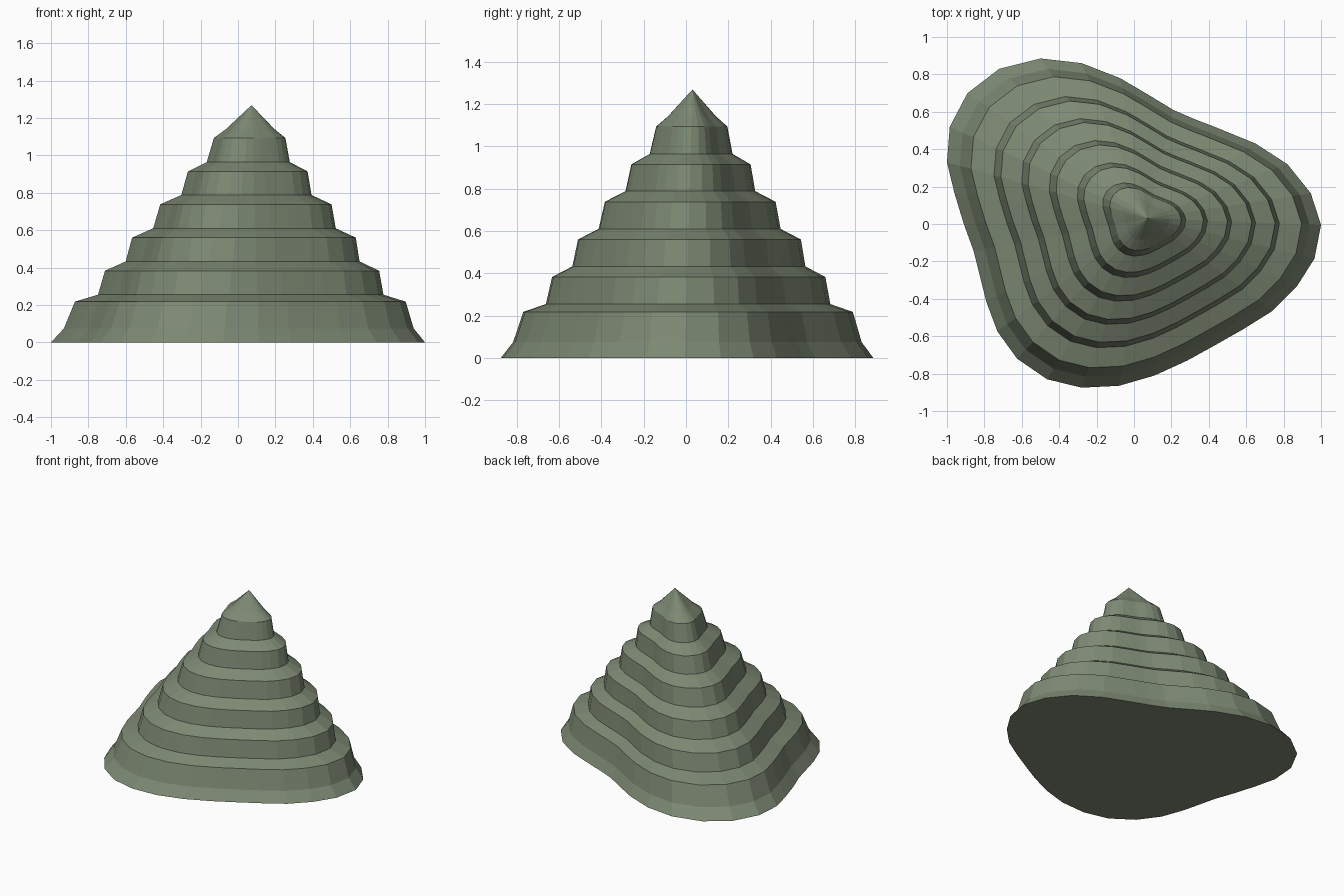
import bpy, bmesh

# One material for the whole hill
mat = bpy.data.materials.new("mossy grey green")
mat.diffuse_color = (0.205, 0.25, 0.172, 1)

# Base outline seen from above, anticlockwise from +x
OUTLINE = [
    (1.0, -0.005), (0.945, 0.165), (0.82, 0.32), (0.65, 0.43), (0.43, 0.52),
    (0.325, 0.56), (0.21, 0.61), (0.07, 0.695), (-0.075, 0.78), (-0.28, 0.86),
    (-0.5, 0.885), (-0.72, 0.83), (-0.89, 0.7), (-0.985, 0.52), (-1.0, 0.33),
    (-0.96, 0.165), (-0.91, 0.0), (-0.857, -0.145), (-0.825, -0.275),
    (-0.79, -0.415), (-0.73, -0.575), (-0.625, -0.72), (-0.465, -0.83),
    (-0.28, -0.875), (-0.08, -0.865), (0.11, -0.81), (0.285, -0.73),
    (0.43, -0.65), (0.58, -0.565), (0.74, -0.465), (0.87, -0.335), (0.965, -0.185),
]

# Terrace profile: (scale of outline, height); walls alternate with ledges
PROFILE = [
    (1.0, 0.0), (0.935, 0.075), (0.884, 0.218), (0.763, 0.255),
    (0.733, 0.383), (0.625, 0.433), (0.598, 0.56), (0.488, 0.61),
    (0.458, 0.738), (0.348, 0.788), (0.320, 0.914), (0.222, 0.964),
    (0.191, 1.093), (0.128, 1.142),
]
APEX_Z = 1.268


def drift(z):
    """Sideways lean of the hill's centre at height z."""
    return 0.057 * z, 0.024 * z


bm = bmesh.new()
rings = []
for s, z in PROFILE:
    cx, cy = drift(z)
    rings.append([bm.verts.new((cx + x * s, cy + y * s, z)) for x, y in OUTLINE])

# Walls and ledges
n = len(OUTLINE)
for lo, hi in zip(rings, rings[1:]):
    for i in range(n):
        j = (i + 1) % n
        bm.faces.new((lo[i], lo[j], hi[j], hi[i]))

# Pointed summit and flat underside
apex = bm.verts.new((*drift(APEX_Z), APEX_Z))
for i in range(n):
    bm.faces.new((rings[-1][i], rings[-1][(i + 1) % n], apex))
bm.faces.new(rings[0][::-1])

me = bpy.data.meshes.new("terraced_hill")
bm.to_mesh(me)
bm.free()
me.materials.append(mat)
hill = bpy.data.objects.new("terraced_hill", me)
bpy.context.collection.objects.link(hill)
